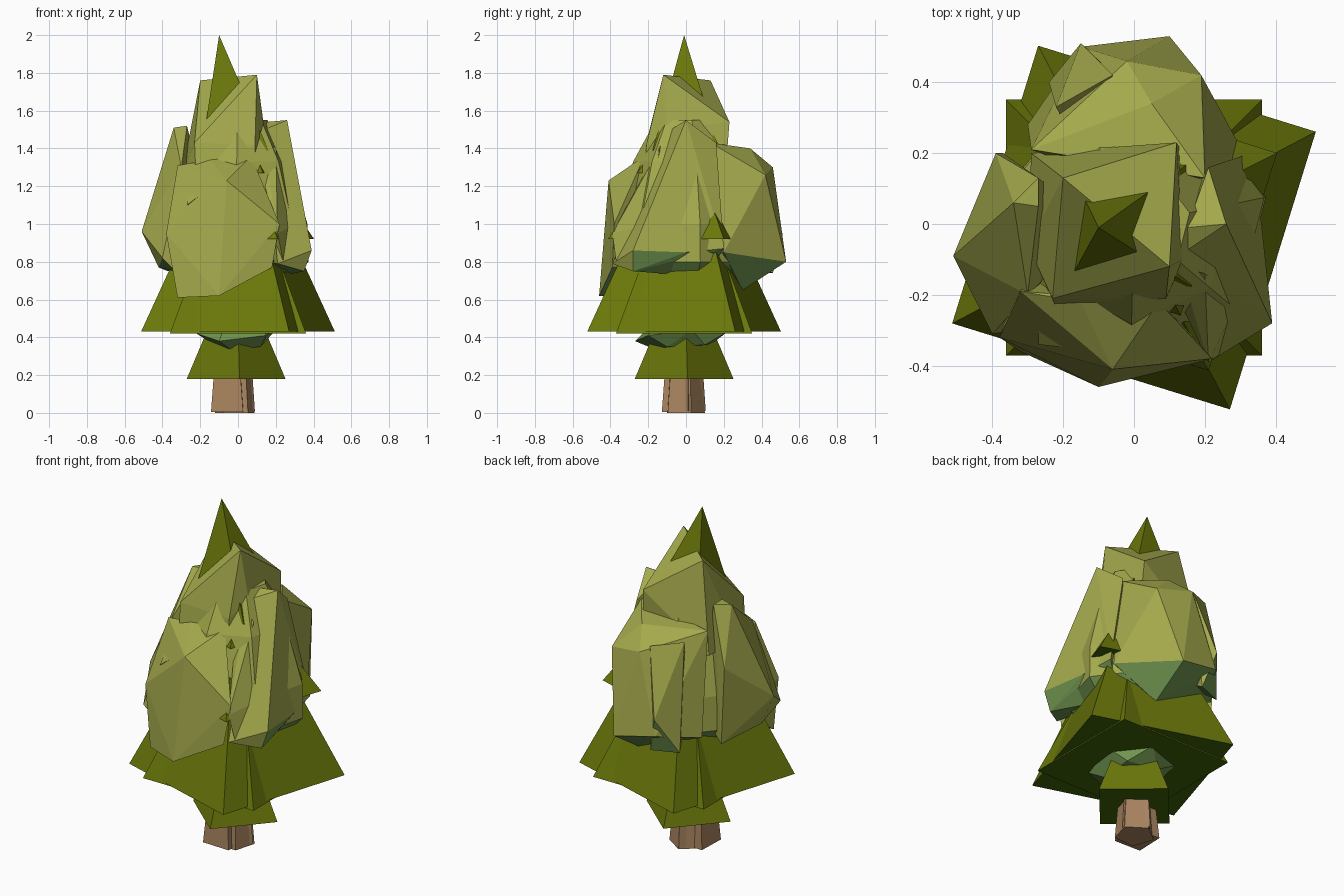
import bpy, bmesh, math
from mathutils import Vector


def material(name, rgb):
    m = bpy.data.materials.new(name)
    m.diffuse_color = [((c / 255 + 0.055) / 1.055) ** 2.4 for c in rgb] + [1]
    return m


LEAF = material("light leaf", (164, 169, 76))
UNDER = material("blue green leaf", (113, 150, 80))
NEEDLE = material("dark olive", (106, 119, 10))
SHADE = material("deep green", (62, 98, 8))
BARK = material("bark", (168, 132, 95))


def finish(name, bm, mats, limit, below=9):
    """Faces pointing down past the limit, and low enough, take the second material."""
    bmesh.ops.recalc_face_normals(bm, faces=bm.faces)
    bm.normal_update()
    for f in bm.faces:
        low = f.calc_center_median().z < below
        f.material_index = int(len(mats) > 1 and low and f.normal.z < limit)
        f.smooth = False
    me = bpy.data.meshes.new(name)
    bm.to_mesh(me)
    bm.free()
    for m in mats:
        me.materials.append(m)
    bpy.context.collection.objects.link(bpy.data.objects.new(name, me))


def hull(name, points, limit=-0.28):
    bm = bmesh.new()
    for p in points:
        bm.verts.new(p)
    bmesh.ops.convex_hull(bm, input=bm.verts)
    loose = [v for v in bm.verts if not v.link_faces]
    bmesh.ops.delete(bm, geom=loose, context='VERTS')
    finish(name, bm, [LEAF, UNDER], limit, 0.9)


def tier(name, radius, angle, z, apex, centre=(0, 0)):
    """Square pyramid of needles."""
    bm = bmesh.new()
    ring = []
    for i in range(4):
        a = math.radians(angle + 90 * i)
        ring.append(bm.verts.new((centre[0] + radius * math.cos(a),
                                  centre[1] + radius * math.sin(a), z)))
    top = bm.verts.new(apex)
    bm.faces.new(ring)
    for i in range(4):
        bm.faces.new((ring[i], ring[(i + 1) % 4], top))
    finish(name, bm, [NEEDLE, SHADE], -0.5)


def prism(name, sides, r0, r1, z0, z1, angle, centre):
    bm = bmesh.new()
    rings = [[bm.verts.new((centre[0] + r * math.cos(angle + i * math.tau / sides),
                            centre[1] + r * math.sin(angle + i * math.tau / sides), z))
              for i in range(sides)] for r, z in ((r0, z0), (r1, z1))]
    for ring in rings:
        bm.faces.new(ring)
    for i in range(sides):
        j = (i + 1) % sides
        bm.faces.new((rings[0][i], rings[0][j], rings[1][j], rings[1][i]))
    finish(name, bm, [BARK], 0)


# Trunk: overlapping tapered prisms give the fluted bark
prism("trunk_core", 5, 0.11, 0.085, 0.0, 0.3, 0.35, (-0.015, -0.01))
prism("trunk_flute_a", 4, 0.12, 0.09, 0.005, 0.3, 0.75, (-0.055, -0.04))
prism("trunk_flute_b", 4, 0.105, 0.085, 0.01, 0.3, 0.1, (-0.015, 0.0))

# Needle tiers, bottom to top
tier("lower_skirt", 0.262, 4, 0.18, (-0.01, -0.01, 0.8), (-0.01, -0.01))
tier("main_skirt", 0.58, 27.8, 0.43, (0, -0.01, 1.55), (0, -0.01))
tier("second_skirt", 0.51, 45, 0.42, (0, -0.01, 1.4), (0, -0.01))
tier("middle_tier", 0.455, 27.5, 0.92, (0, 0, 1.5), (0, -0.01))
tier("upper_tier", 0.29, 27, 1.27, (0, 0, 1.65))
tier("tip", 0.25, 45, 1.39, (-0.1, -0.01, 2.0), (-0.015, 0))

# Leafy lump showing under the main skirt
hull("lower_lump", [
    (-0.04, -0.16, 0.335), (0.12, -0.1, 0.35), (0.13, 0.1, 0.36), (-0.05, 0.13, 0.36),
    (-0.14, 0, 0.37), (-0.1, -0.27, 0.38), (0.15, -0.2, 0.41), (0.2, 0.03, 0.44),
    (0.05, 0.22, 0.43), (-0.18, 0.14, 0.43), (-0.22, -0.1, 0.42), (0, 0, 0.65)], 2)

# Inner leaf core with a tapered underside
hull("leaf_core", [(r * math.cos(i * math.tau / 7 + 0.2), r * math.sin(i * math.tau / 7 + 0.2), z)
                   for i in range(7)
                   for r, z in ((0.24, 0.66), (0.38, 0.8), (0.375, 1.0), (0.28, 1.33), (0.16, 1.55))])

# Leaf lobes around the tree
hull("top_lobe", [
    (0.10, -0.12, 1.79), (-0.2, 0.13, 1.76), (0.12, 0.23, 1.54), (-0.23, -0.21, 1.43),
    (0.09, -0.21, 1.42), (0.14, -0.1, 1.5), (-0.3, -0.06, 1.25), (-0.29, 0.2, 1.25),
    (0.14, 0.2, 1.15), (0.09, -0.22, 1.15), (-0.22, -0.24, 1.2)])
hull("front_lobe", [
    (-0.1, -0.46, 0.62), (-0.06, -0.41, 1.23), (-0.32, -0.36, 0.61), (-0.38, -0.32, 0.95),
    (0.18, -0.39, 0.77), (0.22, -0.38, 1.0), (0.07, -0.22, 1.36), (-0.15, -0.22, 1.34),
    (-0.32, -0.19, 1.31), (0, -0.1, 0.75), (-0.3, -0.1, 0.8)])
hull("front_bump", [
    (-0.27, -0.2, 1.28), (-0.16, -0.25, 1.3), (-0.27, -0.34, 1.1), (-0.18, -0.35, 1.17),
    (-0.2, -0.15, 1.1)])
hull("right_lobe", [
    (0.26, 0, 1.55), (0.15, -0.01, 1.54), (0.14, -0.08, 1.5), (0.39, -0.28, 0.86),
    (0.35, -0.28, 0.75), (0.21, -0.39, 0.79), (0.36, 0.0, 0.85), (0.21, 0.16, 1.43),
    (0.33, 0.2, 0.87), (0.2, 0.1, 0.72), (0.1, 0, 0.8)])
hull("right_inner_lobe", [
    (0.2, -0.14, 1.4), (0.13, -0.12, 1.46), (0.13, -0.22, 1.25), (0.21, -0.39, 0.95),
    (0.24, -0.37, 0.8), (0.3, -0.2, 1.0), (0.1, -0.1, 0.8)])
hull("back_lobe", [
    (0.05, 0.34, 1.4), (0.2, 0.13, 1.43), (0.19, 0.42, 1.26), (-0.02, 0.46, 1.3),
    (0.10, 0.53, 0.8), (0.31, 0.2, 0.85), (0.1, 0.3, 0.65), (-0.15, 0.5, 0.85),
    (0, 0.1, 0.8), (-0.29, 0.21, 1.4), (-0.3, 0.28, 0.8)])
hull("back_plate", [
    (-0.22, 0.33, 1.36), (-0.06, 0.42, 1.33), (-0.15, 0.51, 0.95), (-0.24, 0.4, 0.74),
    (-0.09, 0.46, 0.74), (-0.15, 0.2, 0.9)])
hull("left_lobe", [
    (-0.34, 0.06, 1.51), (-0.27, 0.13, 1.52), (-0.27, 0.05, 1.52), (-0.51, -0.09, 0.96),
    (-0.39, 0.2, 1.2), (-0.4, -0.31, 0.82), (-0.42, -0.1, 0.77), (-0.37, 0.2, 0.75),
    (-0.3, -0.2, 1.3), (-0.33, -0.3, 0.75), (-0.1, 0, 0.8)], -0.5)
